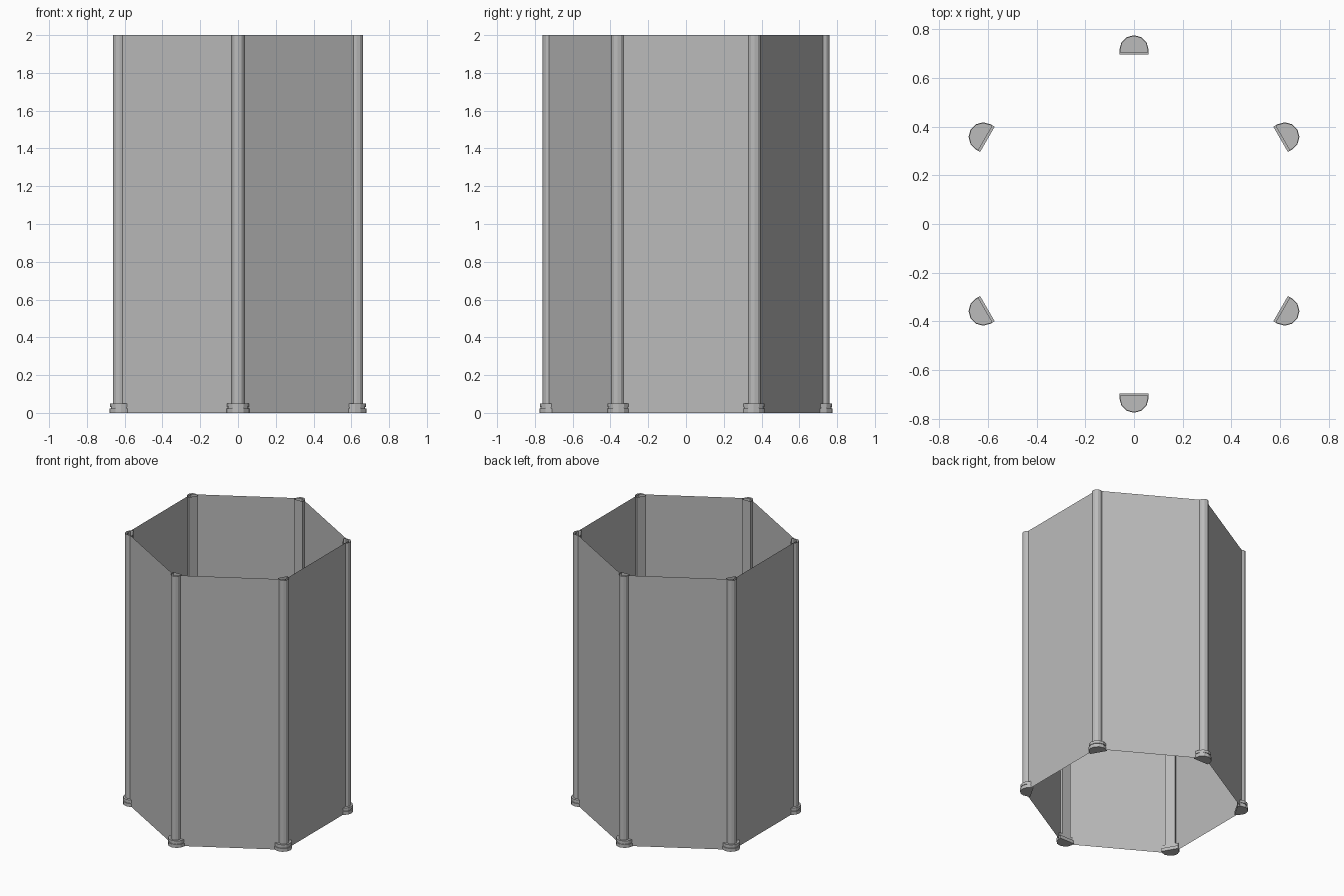
import bpy, bmesh, math
from mathutils import Matrix

cube = bpy.data.objects.get("Cube")
if cube:
    bpy.data.objects.remove(cube, do_unlink=True)

HEIGHT = 2.0
WALL_RADIUS = 0.745
ANGLES = [math.radians(30 + 60 * k) for k in range(6)]

gray = bpy.data.materials.new("plain gray")
gray.use_nodes = True
gray.diffuse_color = (0.5, 0.5, 0.5, 1)
gray.node_tree.nodes["Principled BSDF"].inputs["Base Color"].default_value = (0.5, 0.5, 0.5, 1)


def d_profile(flat, centre, radius, steps=6):
    """Half-round outline: flat towards the middle, arc facing outwards (+x)."""
    pts = [(flat, -radius)]
    for i in range(steps + 1):
        a = -math.pi / 2 + math.pi * i / steps
        pts.append((centre + radius * math.cos(a), radius * math.sin(a)))
    return pts + [(flat, radius)]


def loft(bm, rings, cap):
    """Join stacked (outline, height) rings with side faces."""
    loops = [[bm.verts.new((x, y, z)) for x, y in pts] for pts, z in rings]
    for low, high in zip(loops, loops[1:]):
        for i in range(len(low)):
            j = (i + 1) % len(low)
            bm.faces.new((low[i], low[j], high[j], high[i]))
    if cap:
        bm.faces.new(loops[0][::-1])
        bm.faces.new(loops[-1])


def finish(name, bm, angle=0.0):
    bmesh.ops.transform(bm, matrix=Matrix.Rotation(angle, 4, 'Z'), verts=bm.verts)
    mesh = bpy.data.meshes.new(name)
    bm.to_mesh(mesh)
    bm.free()
    mesh.materials.append(gray)
    obj = bpy.data.objects.new(name, mesh)
    bpy.context.collection.objects.link(obj)


# Thin six-sided wall, open at top and bottom
bm = bmesh.new()
corners = [(WALL_RADIUS * math.cos(a), WALL_RADIUS * math.sin(a)) for a in ANGLES]
loft(bm, [(corners, 0), (corners, HEIGHT)], cap=False)
finish("wall_panels", bm)

for n, angle in enumerate(ANGLES, 1):
    # Hollow half-round post at each corner
    bm = bmesh.new()
    post = d_profile(0.706, 0.725, 0.035)
    loft(bm, [(post, 0.04), (post, HEIGHT)], cap=False)
    finish(f"corner_post_{n}", bm, angle)

    # Foot: lower plate, narrow groove, upper plate set back on the flat side
    bm = bmesh.new()
    lower = d_profile(0.695, 0.715, 0.06)
    groove = d_profile(0.708, 0.715, 0.054)
    upper = d_profile(0.705, 0.715, 0.058)
    loft(bm, [(lower, 0), (lower, 0.024), (groove, 0.024), (groove, 0.03),
              (upper, 0.03), (upper, 0.05)], cap=True)
    finish(f"post_foot_{n}", bm, angle)
